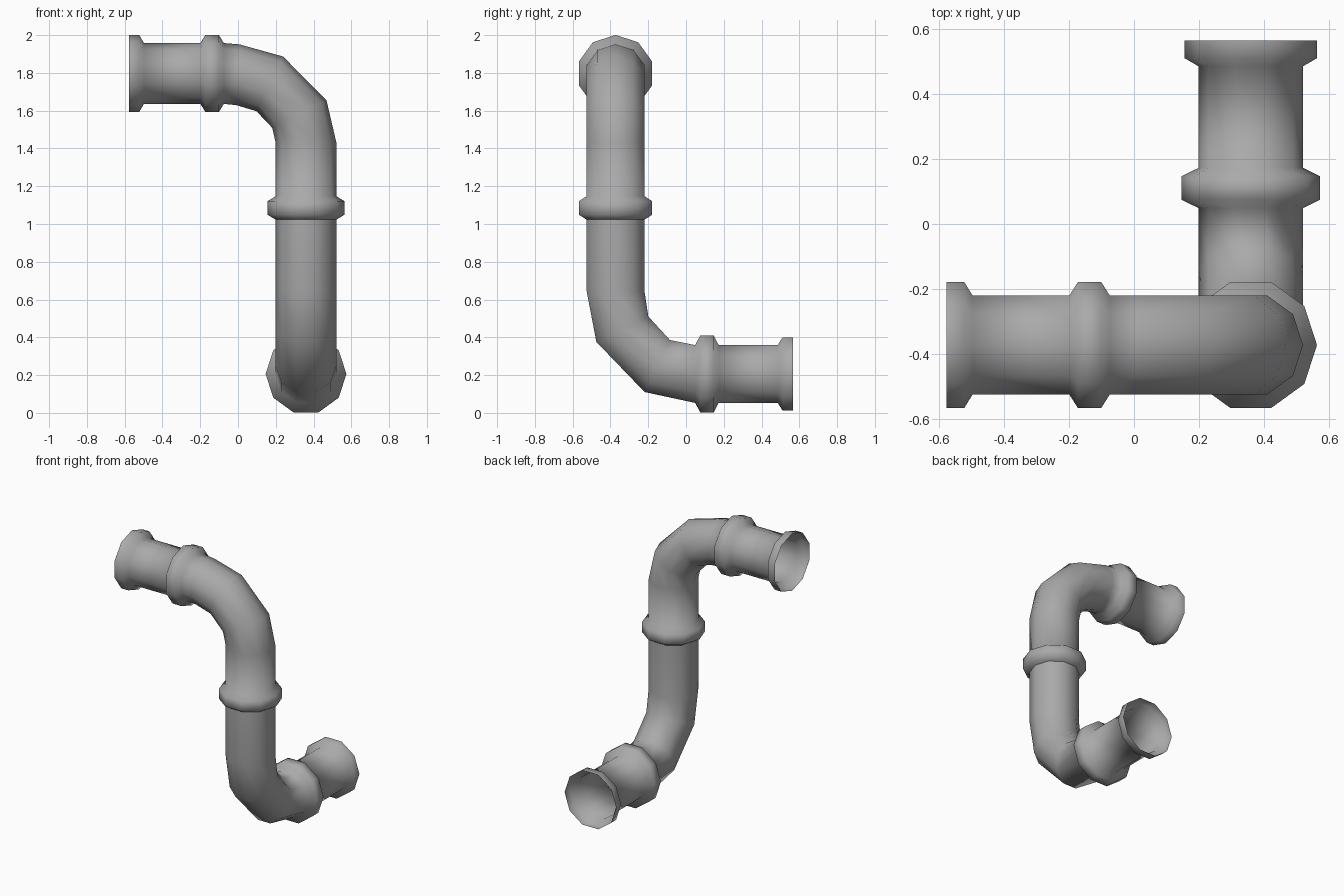
import bpy, bmesh
from math import sin, cos, radians, pi
from mathutils import Vector

cube = bpy.data.objects.get("Cube")
if cube:
    bpy.data.objects.remove(cube, do_unlink=True)

SIDES = 10
PIPE = 0.161      # pipe radius
COLLAR = 0.204    # collar and flange radius

metal = bpy.data.materials.new("grey_metal")
metal.use_nodes = True
colour = (0.4, 0.4, 0.4, 1)
metal.diffuse_color = colour
metal.node_tree.nodes["Principled BSDF"].inputs["Base Color"].default_value = colour


def flange(end, step, radius):
    """Open mouth: stations (position, radius) running inward from the end."""
    return [(end, radius), (end + step * 0.055, radius), (end + step * 0.08, PIPE)]


def collar(mid, radius):
    """Raised band with sloping shoulders."""
    return [(mid - 0.062, PIPE), (mid - 0.036, radius),
            (mid + 0.036, radius), (mid + 0.062, PIPE)]


def sweep(name, rings):
    """Skin decagonal rings given as (centre, corner axis, flat axis, radius)."""
    bm = bmesh.new()
    loops = []
    for centre, u, v, r in rings:
        loops.append([bm.verts.new(centre + r * (cos(a) * u + sin(a) * v))
                      for a in (2 * pi * k / SIDES for k in range(SIDES))])
    for a, b in zip(loops, loops[1:]):
        for k in range(SIDES):
            n = (k + 1) % SIDES
            bm.faces.new((a[k], a[n], b[n], b[k]))
    bmesh.ops.recalc_face_normals(bm, faces=bm.faces[:])
    mesh = bpy.data.meshes.new(name)
    bm.to_mesh(mesh)
    bm.free()
    mesh.materials.append(metal)
    mesh.shade_smooth()
    obj = bpy.data.objects.new(name, mesh)
    bpy.context.collection.objects.link(obj)
    return obj


def upper(x, z, tilt, r):
    """Ring in the x-z plane; tilt 0 runs along x, 90 runs straight down."""
    t = radians(tilt)
    return Vector((x, -0.373, z)), Vector((sin(t), 0, cos(t))), Vector((0, 1, 0)), r


def lower(y, z, tilt, r):
    """Ring in the y-z plane; tilt 0 runs straight down, 90 runs along y."""
    t = radians(tilt)
    return Vector((0.36, y, z)), Vector((1, 0, 0)), Vector((0, cos(t), sin(t))), r


# Upper pipe: mouth, collar, bend, then down to the riser collar
rings = [upper(x, 1.797, 0, r) for x, r in flange(-0.578, 1, COLLAR) + collar(-0.137, COLLAR)]
rings += [upper(0, 1.79, 3, PIPE), upper(0.168, 1.742, 26, PIPE),
          upper(0.325, 1.582, 63, PIPE), upper(0.36, 1.43, 90, PIPE)]
rings += [upper(0.36, z, 90, r) for z, r in reversed(collar(1.085, COLLAR))]
sweep("upper_pipe", rings)

# Lower pipe: riser, bend, collar and rear mouth
rings = [lower(-0.373, z, 0, PIPE) for z in (1.023, 0.645)]
rings += [lower(-0.337, 0.443, 26, PIPE), lower(-0.152, 0.248, 64, PIPE)]
rings += [lower(y, 0.206, 90, r) for y, r in collar(0.111, 0.214)]
rings += [lower(y, 0.206, 90, r) for y, r in reversed(flange(0.566, -1, COLLAR))]
sweep("lower_pipe", rings)
